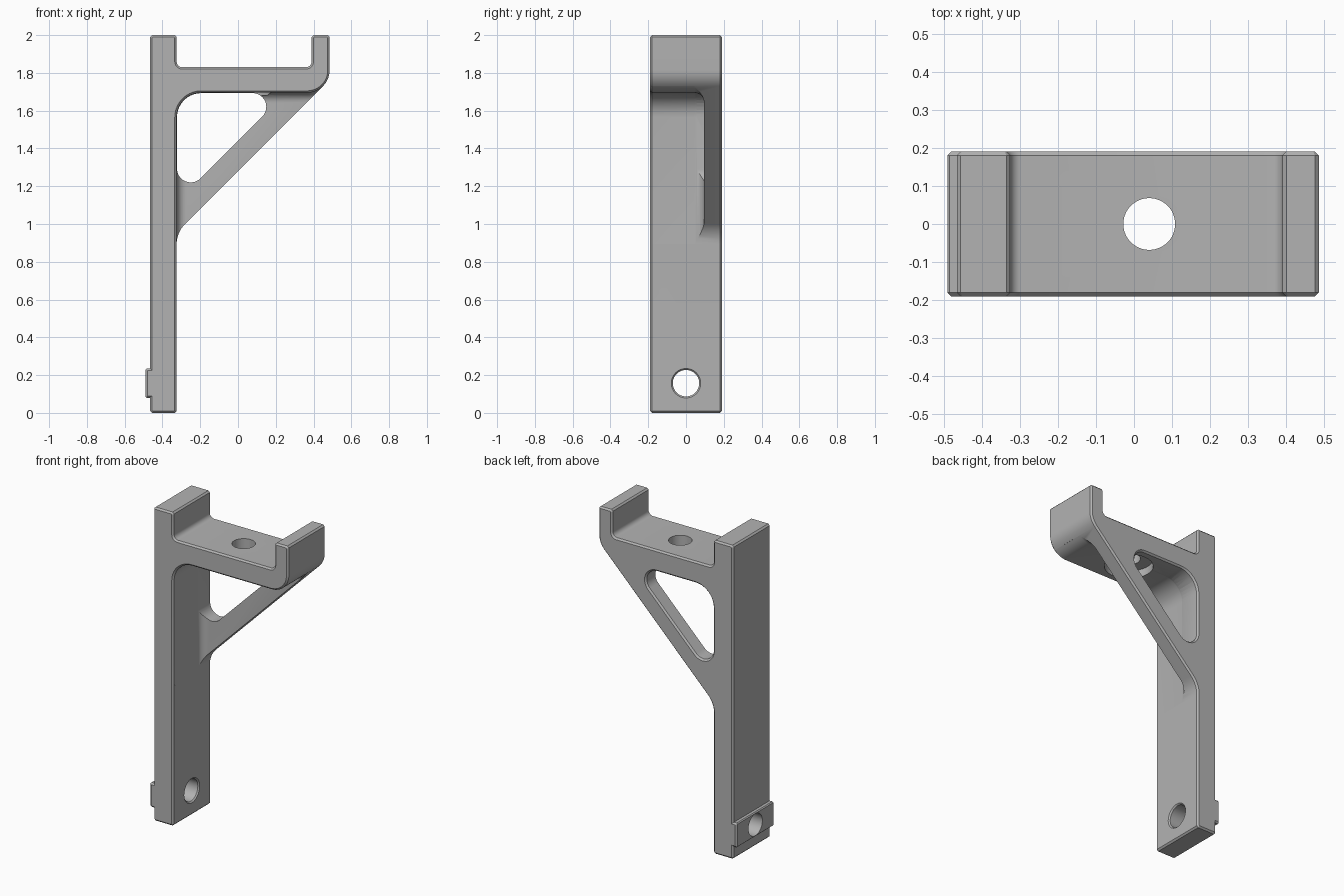
import bpy, bmesh, math
from mathutils import Vector

if "Cube" in bpy.data.objects:
    bpy.data.objects.remove(bpy.data.objects["Cube"])

grey = bpy.data.materials.new("plain grey")
grey.use_nodes = True
grey.diffuse_color = (0.45, 0.45, 0.45, 1)
grey.node_tree.nodes["Principled BSDF"].inputs["Base Color"].default_value = grey.diffuse_color


def rounded(corners):
    """Counter-clockwise outline from (u, v, radius, segments) corners."""
    out = []
    for i, (u, v, r, n) in enumerate(corners):
        p = Vector((u, v))
        if r == 0:
            out.append(p)
            continue
        a = (Vector(corners[i - 1][:2]) - p).normalized()
        b = (Vector(corners[(i + 1) % len(corners)][:2]) - p).normalized()
        half = a.angle(b) / 2
        centre = p + (a + b).normalized() * r / math.sin(half)
        start = p + a * r / math.tan(half) - centre
        end = p + b * r / math.tan(half) - centre
        sweep = math.atan2(start.cross(end), start.dot(end))
        for k in range(n + 1):
            t = sweep * k / n
            c, s = math.cos(t), math.sin(t)
            out.append(centre + Vector((start.x * c - start.y * s, start.x * s + start.y * c)))
    return out


def grow(loop, d):
    """Mitred offset of a counter-clockwise outline, outward when d > 0."""
    out = []
    for i, p in enumerate(loop):
        e = (p - loop[i - 1]).normalized()
        f = (loop[(i + 1) % len(loop)] - p).normalized()
        n, m = Vector((e.y, -e.x)), Vector((f.y, -f.x))
        out.append(p + (n + m) * d / (1 + n.dot(m)))
    return out


PLACE = {"X": lambda u, v, t: (t, u, v),
         "Y": lambda u, v, t: (u, t, v),
         "Z": lambda u, v, t: (u, v, t)}


def loft(name, loop, axis, steps):
    """Solid through copies of the outline at (position, offset) steps."""
    bm = bmesh.new()
    rings = [[bm.verts.new(PLACE[axis](p.x, p.y, t)) for p in grow(loop, d)] for t, d in steps]
    for lo, hi in zip(rings, rings[1:]):
        for i in range(len(lo)):
            bm.faces.new((lo[i - 1], lo[i], hi[i], hi[i - 1]))
    bm.faces.new(rings[0])
    bm.faces.new(rings[-1])
    bmesh.ops.recalc_face_normals(bm, faces=bm.faces)
    mesh = bpy.data.meshes.new(name)
    bm.to_mesh(mesh)
    bm.free()
    obj = bpy.data.objects.new(name, mesh)
    mesh.materials.append(grey)
    bpy.context.collection.objects.link(obj)
    return obj


def circle(u, v, r, n=48):
    return [Vector((u + r * math.cos(k * math.tau / n), v + r * math.sin(k * math.tau / n)))
            for k in range(n)]


# Main dimensions
BACK, POST, LIP, END = -0.465, -0.325, 0.39, 0.485
UNDER, SHELF, TOP = 1.695, 1.83, 2.0
HALF, WEB, EDGE = 0.19, 0.095, 0.01
CURVE = 0.12                      # radius of the outer shelf corner
BRACE = 1.28                      # underside of the brace: z = x + BRACE
STRUT = 1.44                      # upper side of the brace: z = x + STRUT
TOE = 0.15                        # radius where brace meets post

# Bracket body: post, locating rib, shelf, lip and brace in one outline
knee = END - CURVE * math.tan(math.pi / 8)
outline = rounded([
    (BACK, 0, EDGE, 1), (POST, 0, EDGE, 1),
    (POST, POST + BRACE, TOE, 8),
    (END, END + BRACE, CURVE, 8),
    (END, TOP, EDGE, 1), (LIP, TOP, EDGE, 1),
    (LIP, SHELF, 0.03, 6), (POST, SHELF, 0.03, 6),
    (POST, TOP, EDGE, 1), (BACK, TOP, EDGE, 1),
    (BACK, 0.235, 0, 0), (-0.49, 0.235, 0.006, 1),
    (-0.49, 0.08, 0.006, 1), (BACK, 0.08, 0, 0)])
body = loft("bracket", outline, "Y",
            [(-HALF, -EDGE), (-HALF + EDGE, 0), (HALF - EDGE, 0), (HALF, -EDGE)])

# Pocket that thins the brace, with a filleted floor and chamfered rim
toe_z = POST + BRACE - TOE * math.tan(math.pi / 8) + 0.002
arc = [Vector((END - CURVE + CURVE * math.sin(t), UNDER + CURVE - CURVE * math.cos(t)))
       for t in (math.pi / 4 * k / 8 for k in range(8, -1, -1))]
pocket = ([Vector((POST, toe_z)), Vector((1, toe_z)), Vector((1, arc[0].y))] + arc
          + rounded([(POST, UNDER, 0.13, 10), (POST, toe_z, 0, 0), (1, UNDER, 0, 0)])[:11])
FILLET = 0.05
floor = [(WEB - FILLET * (1 - math.sin(a)), -FILLET * (1 - math.cos(a)))
         for a in (math.pi / 2 * k / 8 for k in range(9))]
pocket_cutter = loft("pocket_cutter", pocket, "Y",
                     [(-HALF - EDGE, 2 * EDGE), (-HALF + EDGE, 0)] + floor)

# Triangular window between post, shelf and brace
gap = 0.002
window = rounded([(POST + gap, POST + gap + STRUT, 0.073, 14),
                  (UNDER - gap - STRUT, UNDER - gap, 0.073, 14),
                  (POST + gap, UNDER - gap, 0.128, 10)])
window_cutter = loft("window_cutter", window, "Y",
                     [(0, 0), (HALF - EDGE, 0), (HALF + EDGE, 2 * EDGE)])

# Bolt hole in the post and counterbored hole in the shelf
post_hole = loft("post_hole_cutter", circle(0, 0.157, 0.07), "X",
                 [(-0.6, 0), (POST - 0.008, 0), (POST + 0.01, 0.018)])
shelf_hole = loft("shelf_hole_cutter", circle(0.04, 0, 0.068), "Z",
                  [(1.68, 0.074), (1.745, 0.074), (1.745, 0), (2.1, 0)])

for cutter in (pocket_cutter, window_cutter, post_hole, shelf_hole):
    cut = body.modifiers.new(cutter.name, "BOOLEAN")
    cut.operation, cut.solver, cut.object = "DIFFERENCE", "EXACT", cutter
    bpy.context.view_layer.objects.active = body
    bpy.ops.object.modifier_apply(modifier=cut.name)
    bpy.data.objects.remove(cutter)

# Smooth the rounded surfaces, keep the edges crisp
bpy.ops.object.select_all(action="DESELECT")
body.select_set(True)
bpy.ops.object.shade_smooth_by_angle(angle=math.radians(30))
